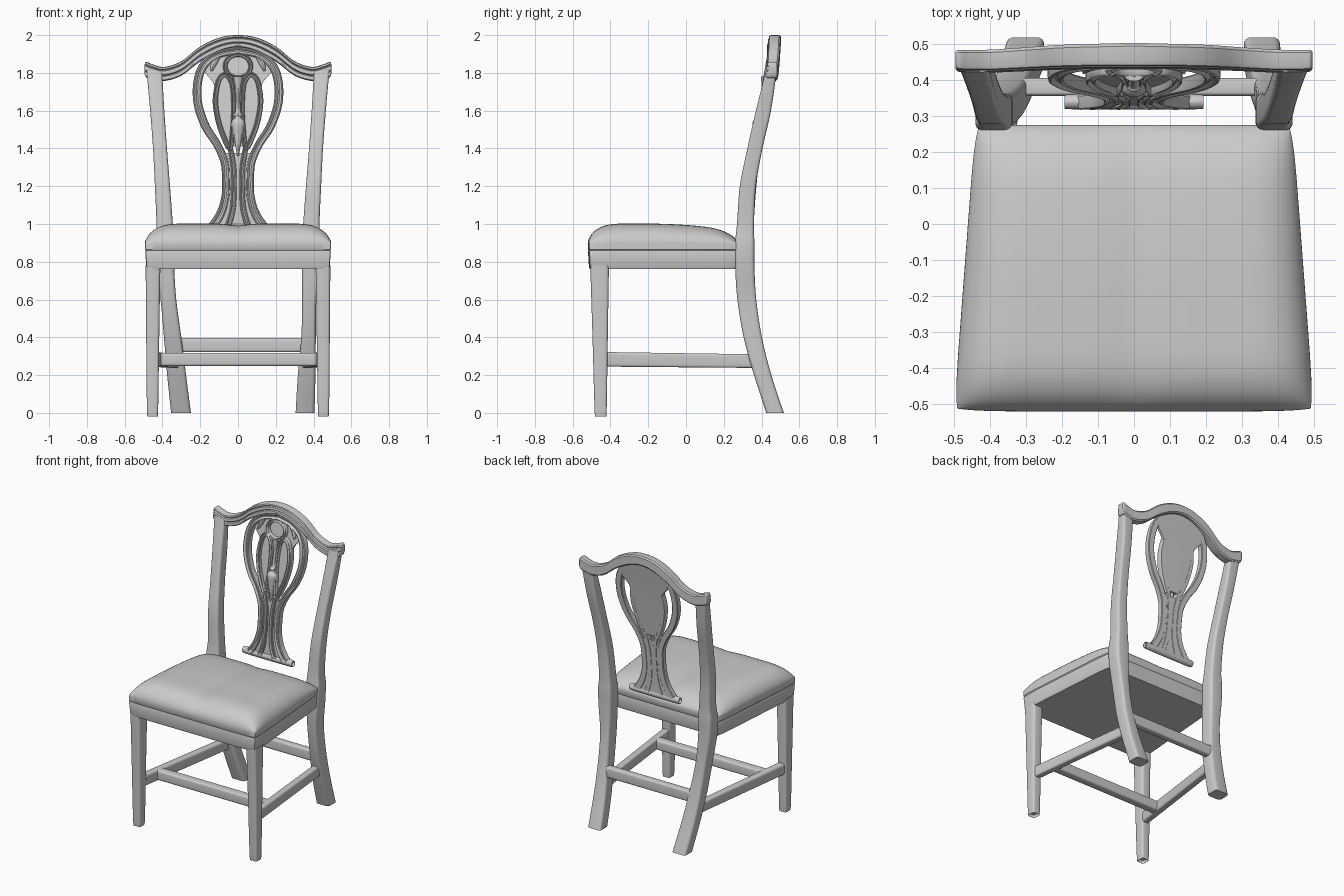
import bpy, bmesh, math
from mathutils import Vector

if "Cube" in bpy.data.objects:
    bpy.data.objects.remove(bpy.data.objects["Cube"])


def finish(name, bm, mirror=False):
    bmesh.ops.recalc_face_normals(bm, faces=bm.faces)
    me = bpy.data.meshes.new(name)
    bm.to_mesh(me)
    bm.free()
    ob = bpy.data.objects.new(name, me)
    bpy.context.collection.objects.link(ob)
    if mirror:
        ob.modifiers.new("mirror", 'MIRROR').use_clip = False
    bpy.ops.object.select_all(action='DESELECT')
    ob.select_set(True)
    bpy.context.view_layer.objects.active = ob
    bpy.ops.object.shade_smooth_by_angle(angle=math.radians(35))
    return ob


def smooth(rows, n=6, closed=False):
    """Catmull-Rom interpolation of rows of numbers."""
    m, out = len(rows), []
    get = (lambda i: rows[i % m]) if closed else (lambda i: rows[max(0, min(m - 1, i))])
    for i in range(m if closed else m - 1):
        for k in range(n):
            t = k / n
            out.append([0.5 * (2 * b + (c - a) * t + (2 * a - 5 * b + 4 * c - d) * t * t
                        + (3 * b - a - 3 * c + d) * t ** 3)
                        for a, b, c, d in zip(get(i - 1), get(i), get(i + 1), get(i + 2))])
    return out if closed else out + [list(rows[-1])]


def skin(name, rings, closed=False, mirror=False):
    bm = bmesh.new()
    vs = [[bm.verts.new(p) for p in r] for r in rings]
    k = len(vs[0])
    for i in range(len(vs) if closed else len(vs) - 1):
        a, b = vs[i], vs[(i + 1) % len(vs)]
        for j in range(k):
            bm.faces.new((a[j], a[(j + 1) % k], b[(j + 1) % k], b[j]))
    if not closed:
        bm.faces.new(vs[0])
        bm.faces.new(vs[-1])
    return finish(name, bm, mirror)


def box(r=0.2, steps=4):
    """Rounded unit square section."""
    pts = []
    for q, (cx, cy) in enumerate([(1 - r, 1 - r), (r, 1 - r), (r, r), (1 - r, r)]):
        for s in range(steps + 1):
            a = math.pi / 2 * (q + s / steps)
            pts.append((cx + r * math.cos(a), cy + r * math.sin(a)))
    return pts


BOX, ROUND = box(), box(0.5)
BEADED = [(0, .35), (.06, .08), (.18, 0), (.3, .08), (.42, .28), (.58, .28), (.7, .08),
          (.82, 0), (.94, .08), (1, .35), (1, .9), (.9, 1), (.1, 1), (0, .9)]
RAIL = [(.15, 0), (.03, .08), (0, .2), (.04, .32), (.18, .38), (.06, .45), (.04, .58), (.08, .7),
        (.22, .76), (.12, .84), (.16, .95), (.32, 1), (.88, 1), (1, .88), (1, .12), (.88, 0)]


def loft(name, rows, axis='z', section=BOX, mirror=False, n=6):
    """Rows are (position on axis, a0, a1, b0, b1)."""
    rings = []
    for t, a0, a1, b0, b1 in smooth(rows, n):
        ring = []
        for u, v in section:
            a, b = a0 + (a1 - a0) * u, b0 + (b1 - b0) * v
            ring.append({'z': (a, b, t), 'x': (t, a, b), 'y': (a, t, b)}[axis])
        rings.append(ring)
    return skin(name, rings, mirror=mirror)


def lean(z):
    return .338 + .115 * (max(z - .96, 0) / .94) ** 1.5


def strap(name, pts, front=-.022, back=.02, closed=False, mirror=True, section=BEADED):
    """Ribbon following (x, z, width) points on the leaning splat plane."""
    p = smooth(pts, 6, closed)
    m, rings = len(p), []
    for i, (x, z, w) in enumerate(p):
        a = p[(i - 1) % m] if closed else p[max(i - 1, 0)]
        b = p[(i + 1) % m] if closed else p[min(i + 1, m - 1)]
        t = Vector((b[0] - a[0], b[1] - a[1])).normalized()
        ring = []
        for u, v in section:
            o = (u - .5) * w
            px, pz = x - t.y * o, z + t.x * o
            ring.append((px, lean(pz) + front + (back - front) * v, pz))
        rings.append(ring)
    return skin(name, rings, closed, mirror)


# Upholstered seat: domed grid with walls extruded down
def crown(d):
    return (1 - (1 - min(d / .2, 1)) ** 3) ** .6


bm = bmesh.new()
N = 40
bmesh.ops.create_grid(bm, x_segments=N, y_segments=N, size=1)
for v in bm.verts:
    u, w = math.sin(v.co.x * math.pi / 2), math.sin(v.co.y * math.pi / 2)
    k = 1 - .02 * abs(u * w) ** 8
    y = -.1225 + .3975 * w * k
    half = .5 - .06 * (w + 1) / 2
    h = crown((1 - abs(u)) * half) * crown((1 - abs(w)) * .3975)
    drop = .04 * max(0, (y + .2) / .47) ** 2 + .01 * math.exp(-(u / .12) ** 2)
    v.co = (u * half * k, y, .9 + .102 * h - drop * h)
edges = [e for e in bm.edges if e.is_boundary]
scale = 1
for z, s in [(.866, 1), (.86, .99), (.852, .997), (.775, .985), (.762, .975)]:
    new = bmesh.ops.extrude_edge_only(bm, edges=edges)['geom']
    edges = [g for g in new if isinstance(g, bmesh.types.BMEdge)]
    for v in [g for g in new if isinstance(g, bmesh.types.BMVert)]:
        v.co = (v.co.x * s / scale, -.1225 + (v.co.y + .1225) * s / scale, z)
    scale = s
bmesh.ops.contextual_create(bm, geom=edges)
finish("seat", bm)

# Front legs, tapered
loft("front_leg", [(0, .428, .476, -.478, -.425), (.012, .423, .482, -.484, -.42),
                   (.4, .417, .486, -.495, -.414), (.78, .411, .489, -.507, -.408)],
     mirror=True)

# Back legs running up into the posts; the two feet splay differently
upper = [(.78, .338, .435, .26, .362), (.9, .338, .44, .26, .362), (1.0, .345, .432, .27, .36),
         (1.2, .36, .44, .285, .37), (1.4, .376, .45, .325, .405), (1.6, .39, .465, .37, .45),
         (1.81, .402, .484, .422, .48)]
right = [(0, .305, .405, .425, .518), (.2, .317, .41, .36, .452),
         (.4, .335, .412, .305, .402), (.6, .34, .415, .272, .372)]
left = [(0, .249, .354, .425, .518), (.2, .275, .375, .36, .452),
        (.4, .30, .392, .305, .402), (.6, .327, .41, .272, .372)]
loft("back_post_right", right + upper)
loft("back_post_left", [(z, -a, -b, c, d) for z, a, b, c, d in left + upper])

# Serpentine top rail with eared ends
half = [(0, .43, .502, 1.935, 2.0), (.095, .43, .5, 1.915, 1.988), (.2, .428, .497, 1.86, 1.94),
        (.3, .424, .49, 1.785, 1.862), (.39, .42, .484, 1.757, 1.832),
        (.45, .42, .483, 1.765, 1.845), (.485, .422, .483, 1.775, 1.858),
        (.495, .43, .478, 1.795, 1.845)]
loft("top_rail", [(-r[0], *r[1:]) for r in half[:0:-1]] + half, 'x', RAIL)

# Stretchers
for s, bx in ((1, .363), (-1, .335)):
    loft("side_stretcher_" + ("right" if s > 0 else "left"),
         [(-.43, s * .425, s * .475, .245, .322), (.38, s * (bx - .025), s * (bx + .025), .238, .31)], 'y')
loft("front_stretcher", [(-.43, -.31, -.25, .248, .318), (.43, -.31, -.25, .248, .318)], 'x')
loft("rear_stretcher", [(-.33, .355, .405, .322, .396), (.36, .355, .405, .322, .396)], 'x')


# Splat: solid waist and backing panel
def sheet(name, rows, front, back):
    loft(name, [(z, -w, w, lean(z) + front, lean(z) + back) for z, w in rows], section=box(.08))


sheet("splat_waist", [(.97, .15), (1.0, .13), (1.05, .095), (1.12, .078), (1.25, .075),
                      (1.33, .08), (1.375, .085)], -.012, .018)
sheet("splat_panel", [(1.41, .035), (1.47, .072), (1.56, .1), (1.66, .118), (1.74, .128),
                      (1.79, .165), (1.83, .195), (1.87, .175), (1.93, .1)], 0, .02)
loft("splat_foot", [(-.178, .325, .352, .965, .99), (-.165, .318, .36, .955, 1.003),
                    (.165, .318, .36, .955, 1.003), (.178, .325, .352, .965, .99)], 'x', ROUND)

# Splat straps
strap("splat_outer_strap", [(.135, .985, .05), (.09, 1.06, .045), (.066, 1.15, .042),
      (.064, 1.25, .042), (.072, 1.33, .042), (.11, 1.42, .042), (.168, 1.51, .044),
      (.206, 1.61, .046), (.217, 1.70, .046), (.205, 1.79, .046), (.17, 1.855, .044),
      (.1, 1.9, .04), (0, 1.92, .04)])
strap("splat_loop", [(.12, 1.66, .028), (.102, 1.76, .026), (.065, 1.79, .026),
      (.032, 1.74, .024), (.024, 1.62, .022), (.03, 1.5, .022), (.042, 1.40, .026),
      (.08, 1.47, .028), (.108, 1.56, .028)], closed=True)
strap("splat_stem", [(.055, .985, .034), (.03, 1.07, .032), (.022, 1.17, .03),
      (.024, 1.3, .03), (.042, 1.41, .028)])
strap("splat_top_oval", [(.068 * math.cos(a), 1.835 + .062 * math.sin(a), .024)
      for a in [i * math.pi / 4 for i in range(8)]], closed=True, mirror=False)
strap("splat_leaf", [(.098, 1.885, .012), (.125, 1.855, .032), (.14, 1.81, .01)], section=ROUND)

# Central vase ornament
loft("splat_vase", [(z, -w, w, lean(z) - .012 - w * .8, lean(z) + .012) for z, w in
     [(1.36, .006), (1.42, .014), (1.48, .026), (1.53, .036), (1.55, .03), (1.565, .018),
      (1.58, .026), (1.6, .014), (1.7, .012), (1.75, .02), (1.78, .03)]], section=ROUND)
